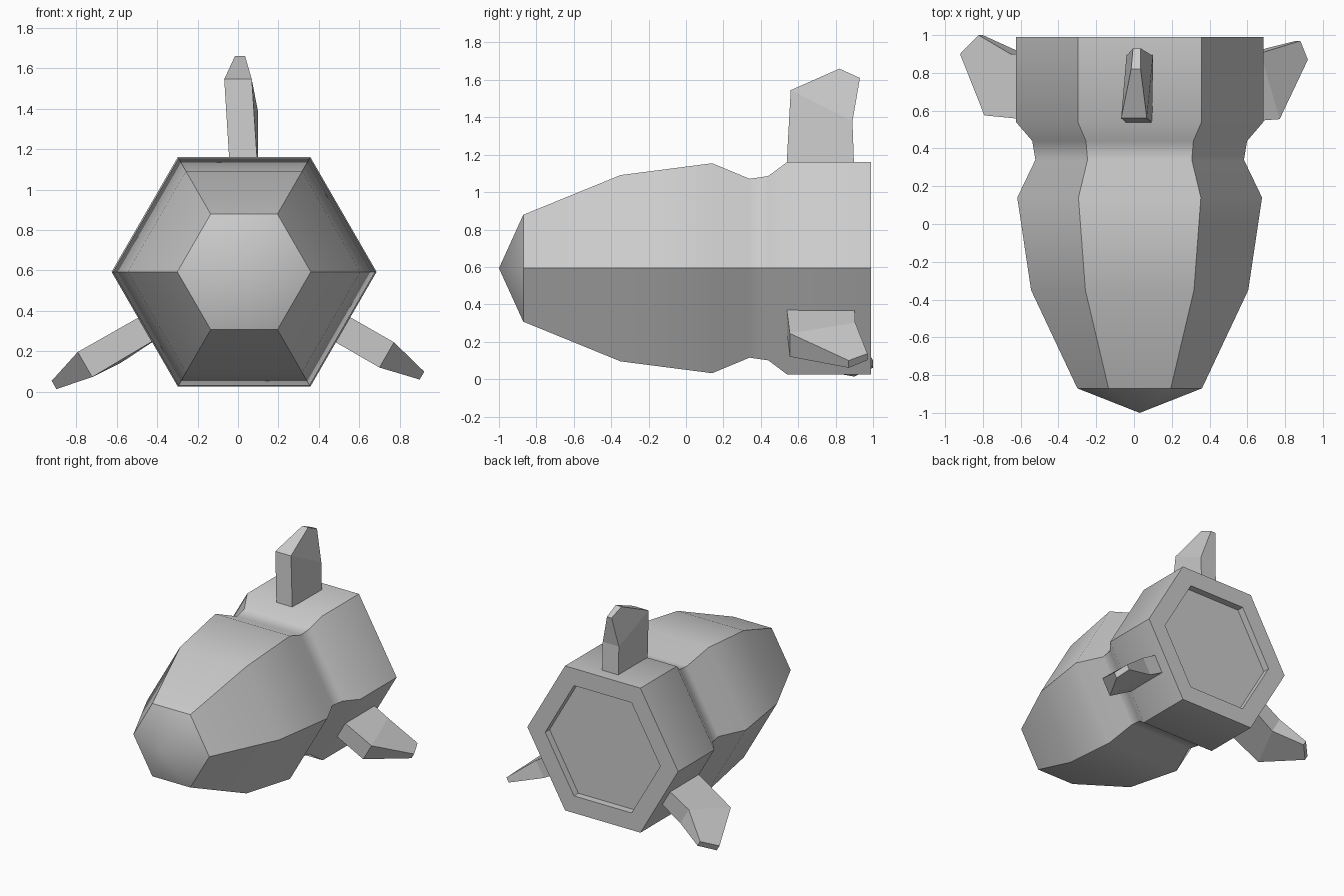
import bpy, bmesh
from math import cos, sin, radians

if "Cube" in bpy.data.objects:
    bpy.data.objects.remove(bpy.data.objects["Cube"])

CX, CZ = 0.03, 0.593  # long axis of the body


def finish(name, bm, angle=None):
    bmesh.ops.recalc_face_normals(bm, faces=bm.faces[:])
    mesh = bpy.data.meshes.new(name)
    bm.to_mesh(mesh)
    bm.free()
    ob = bpy.data.objects.new(name, mesh)
    bpy.context.collection.objects.link(ob)
    if angle:
        bpy.ops.object.select_all(action='DESELECT')
        ob.select_set(True)
        bpy.context.view_layer.objects.active = ob
        bpy.ops.object.shade_smooth_by_angle(angle=radians(angle))


# Six-sided hull: (y, corner radius) from nose to recessed tail plate
profile = [(-0.87, 0.33), (-0.35, 0.575), (0.14, 0.648), (0.34, 0.552),
           (0.44, 0.569), (0.54, 0.655), (0.99, 0.655), (0.99, 0.50), (0.935, 0.50)]
bm = bmesh.new()
rings = [[bm.verts.new((CX + r * cos(radians(60 * i)), y, CZ + r * sin(radians(60 * i))))
          for i in range(6)] for y, r in profile]
for a, b in zip(rings, rings[1:]):
    for i in range(6):
        j = (i + 1) % 6
        bm.faces.new((a[i], a[j], b[j], b[i]))
nose = bm.verts.new((CX, -1.0, CZ))
for i in range(6):
    bm.faces.new((nose, rings[0][(i + 1) % 6], rings[0][i]))
bm.faces.new(rings[-1])
finish("hull", bm, 40)


# Fins: outline points (y, distance from axis, side min, side max)
def fin(name, angle, outline):
    ca, sa = cos(radians(angle)), sin(radians(angle))
    bm = bmesh.new()

    def vert(y, h, t):
        return bm.verts.new((CX + t * ca + h * sa, y, CZ - t * sa + h * ca))

    left = [vert(y, h, t0) for y, h, t0, t1 in outline]
    right = [vert(y, h, t1) for y, h, t0, t1 in outline]
    for i in range(6):
        j = (i + 1) % 6
        bm.faces.new((left[i], left[j], right[j], right[i]))
    # each side is two quads meeting at the bend
    for s in (left, right):
        bm.faces.new((s[0], s[1], s[4], s[5]))
        bm.faces.new((s[1], s[2], s[3], s[4]))
    finish(name, bm)


fin("top_fin", 0, [(0.535, 0.50, -0.07, 0.068), (0.56, 0.952, -0.098, 0.038),
                   (0.82, 1.067, -0.045, 0.005), (0.93, 1.017, -0.035, 0.005),
                   (0.89, 0.787, -0.07, 0.07), (0.90, 0.50, -0.07, 0.07)])
fin("right_fin", 120, [(0.535, 0.50, -0.068, 0.075), (0.555, 0.816, -0.069, 0.075),
                       (0.87, 1.018, -0.018, 0.027), (0.97, 0.965, -0.03, 0.01),
                       (0.905, 0.70, -0.068, 0.07), (0.90, 0.50, -0.068, 0.075)])
fin("left_fin", -120, [(0.54, 0.50, -0.07, 0.065), (0.575, 0.91, -0.075, 0.068),
                       (0.90, 1.093, -0.038, 0.009), (1.0, 0.985, -0.045, 0.0),
                       (0.90, 0.755, -0.085, 0.06), (0.90, 0.50, -0.07, 0.065)])
